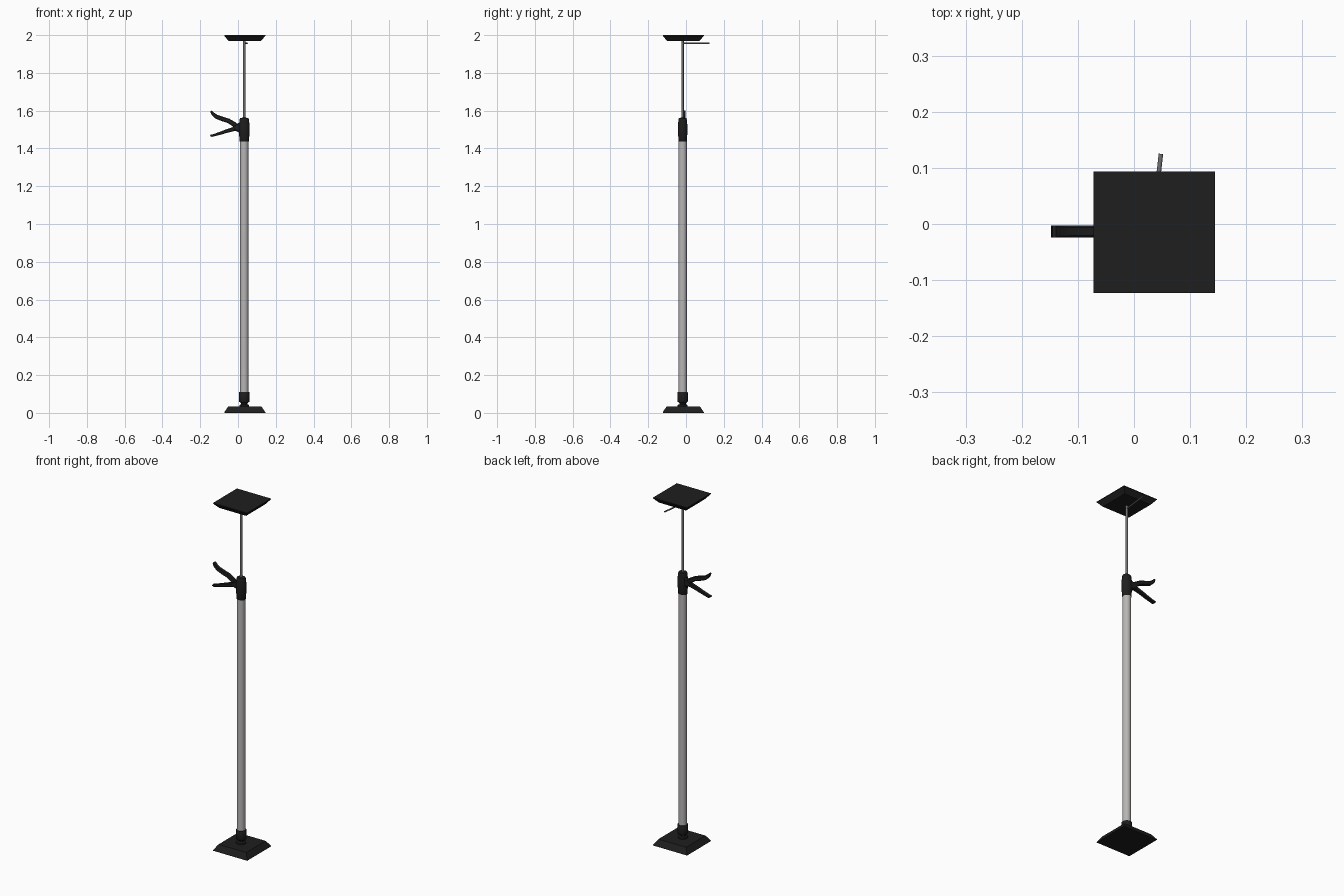
import bpy, bmesh, math
from mathutils import Vector

if "Cube" in bpy.data.objects:
    bpy.data.objects.remove(bpy.data.objects["Cube"])

CX, CY = 0.033, -0.018          # pole axis


def material(name, c):
    m = bpy.data.materials.new(name)
    m.diffuse_color = (*c, 1)
    m.use_nodes = True
    m.node_tree.nodes["Principled BSDF"].inputs["Base Color"].default_value = m.diffuse_color
    return m


BLACK = material("black_plastic", (0.013, 0.013, 0.013))
STEEL = material("tube_steel", (0.48, 0.46, 0.46))
DARK = material("rod_steel", (0.16, 0.16, 0.16))


def finish(name, bm, mat, smooth=True):
    bmesh.ops.recalc_face_normals(bm, faces=bm.faces)
    me = bpy.data.meshes.new(name)
    bm.to_mesh(me)
    bm.free()
    ob = bpy.data.objects.new(name, me)
    bpy.context.collection.objects.link(ob)
    me.materials.append(mat)
    if smooth:
        bpy.ops.object.select_all(action='DESELECT')
        ob.select_set(True)
        bpy.context.view_layer.objects.active = ob
        bpy.ops.object.shade_smooth_by_angle(angle=math.radians(35))
    return ob


def loft(name, rings, mat, smooth=True):
    """Skin a list of closed rings and cap both ends."""
    bm = bmesh.new()
    vs = [[bm.verts.new(p) for p in r] for r in rings]
    n = len(vs[0])
    for a, b in zip(vs, vs[1:]):
        for i in range(n):
            j = (i + 1) % n
            bm.faces.new((a[i], a[j], b[j], b[i]))
    bm.faces.new(vs[0])
    bm.faces.new(vs[-1])
    return finish(name, bm, mat, smooth)


def lathe(name, profile, mat, n=32, sy=1.0):
    rings = [[(CX + r * math.cos(2 * math.pi * i / n),
               CY + sy * r * math.sin(2 * math.pi * i / n), z)
              for i in range(n)] for r, z in profile]
    return loft(name, rings, mat)


def plate(name, sections):
    rings = [[(0.036 + sx * h, -0.0145 + sy * h, z)
              for sx, sy in ((-1, -1), (1, -1), (1, 1), (-1, 1))]
             for h, z in sections]
    return loft(name, rings, BLACK, False)


def lever(name, path, half_w=0.0105):
    """Tapered bar along an xz path of (x, z, thickness), bevelled edges."""
    rings = []
    y0 = -0.0135
    for i, (x, z, t) in enumerate(path):
        a, b = path[max(i - 1, 0)], path[min(i + 1, len(path) - 1)]
        d = Vector((b[0] - a[0], b[1] - a[1])).normalized()
        nx, nz = -d.y, d.x
        h, w = t / 2, half_w
        c = 0.3 * h
        ring = []
        for u, v in ((-w + c, -h), (w - c, -h), (w, -h + c), (w, h - c),
                     (w - c, h), (-w + c, h), (-w, h - c), (-w, -h + c)):
            ring.append((x + nx * v, y0 + u, z + nz * v))
        rings.append(ring)
    return loft(name, rings, BLACK)


# Foot and ceiling plates
plate("base_plate", [(0.1085, 0), (0.1085, 0.004), (0.088, 0.034)])
plate("top_plate", [(0.1085, 2.0), (0.1085, 1.996), (0.086, 1.969)])

# Swivel joint and lower collar
lathe("base_joint", [(0.026, 0.033), (0.026, 0.042), (0.017, 0.046),
                     (0.017, 0.052), (0.023, 0.056), (0.023, 0.062)], BLACK)
lathe("lower_collar", [(0.026, 0.058), (0.028, 0.061), (0.028, 0.108),
                       (0.026, 0.111)], BLACK)

# Outer tube and inner rod
lathe("main_tube", [(0.022, 0.10), (0.022, 1.45)], STEEL)
lathe("inner_rod", [(0.0065, 1.40), (0.0065, 1.972)], DARK, 16)

# Clamp head around the tube's top
lathe("clamp_head", [(0.024, 1.436), (0.026, 1.439), (0.026, 1.462),
                     (0.029, 1.475), (0.029, 1.525), (0.026, 1.54),
                     (0.026, 1.552), (0.022, 1.561), (0.010, 1.563)],
      BLACK, 32, 0.88)

# Pivot lug, fixed handle and trigger
lever("pivot_lug", [(0.03, 1.51, 0.06), (0.005, 1.51, 0.052),
                    (-0.012, 1.51, 0.034), (-0.02, 1.51, 0.018)], 0.0125)
lever("upper_handle", [(0.01, 1.505, 0.026), (-0.02, 1.527, 0.026),
                       (-0.05, 1.546, 0.024), (-0.085, 1.557, 0.024),
                       (-0.115, 1.568, 0.022), (-0.131, 1.581, 0.018),
                       (-0.139, 1.592, 0.013), (-0.142, 1.599, 0.007)])
lever("trigger", [(0.01, 1.508, 0.026), (-0.025, 1.502, 0.022),
                  (-0.06, 1.492, 0.019), (-0.095, 1.480, 0.016),
                  (-0.122, 1.472, 0.013), (-0.138, 1.467, 0.012),
                  (-0.147, 1.469, 0.008)])

# Cross pin below the top plate
a, b = Vector((0.031, -0.024, 1.956)), Vector((0.048, 0.125, 1.956))
d = (b - a).normalized()
s = d.cross(Vector((0, 0, 1)))
pin = [[p + 0.004 * (s * math.cos(k * math.pi / 6)
                     + Vector((0, 0, 1)) * math.sin(k * math.pi / 6))
        for k in range(12)] for p in (a, b)]
loft("cross_pin", pin, DARK)
